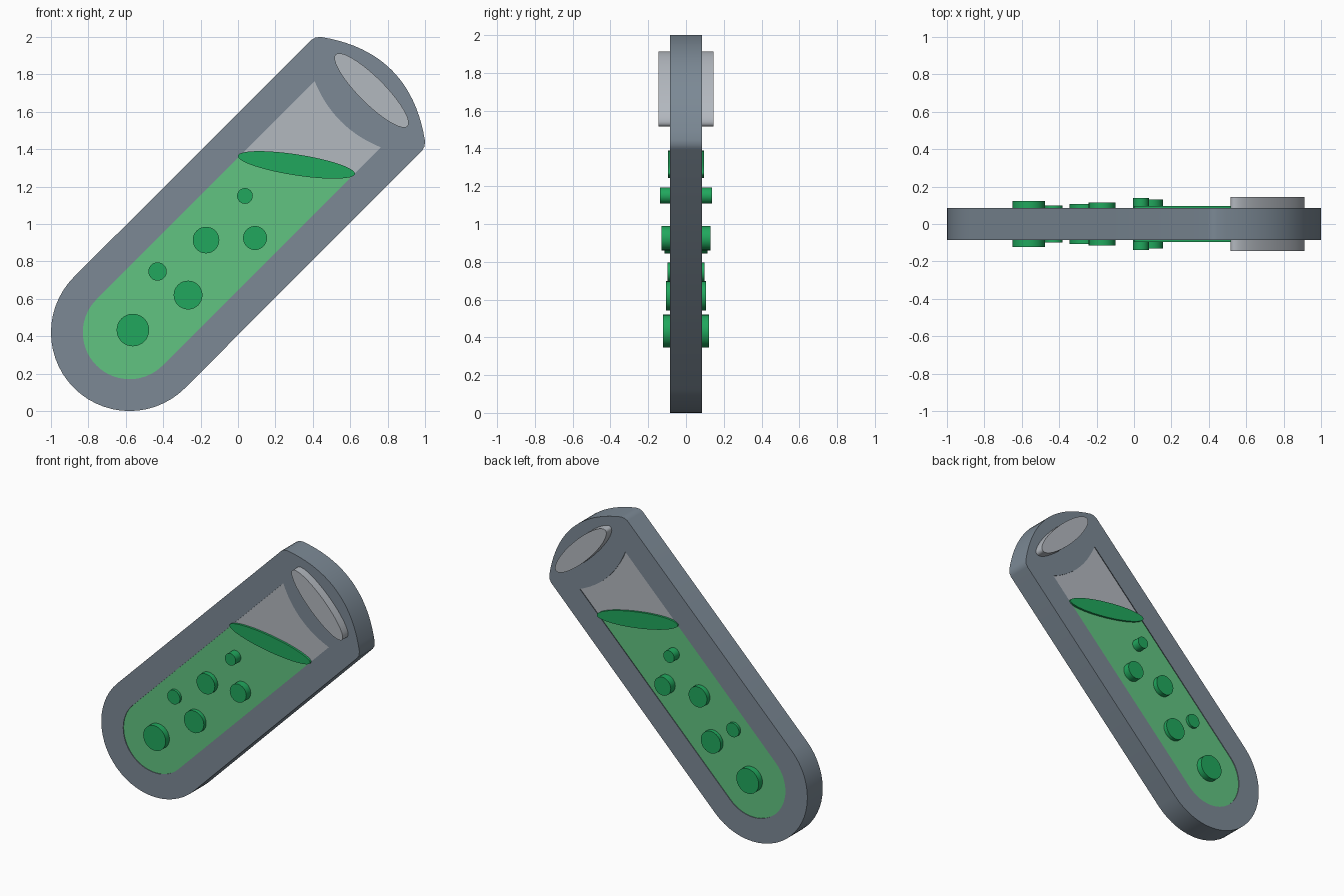
import bpy
from math import sin, cos, pi, sqrt, radians

if "Cube" in bpy.data.objects:
    bpy.data.objects.remove(bpy.data.objects["Cube"])

R2 = sqrt(2)

def uv(u, v):
    """Tube coordinates (along, across) to front-view x, z; the tube leans 45 degrees."""
    w = v + 1 / R2
    return ((u - w) / R2, (u + w) / R2)

def ellipse(cx, cz, a, b, deg=0, n=48):
    t = radians(deg)
    pts = []
    for i in range(n):
        p = 2 * pi * i / n
        x, z = a * cos(p), b * sin(p)
        pts.append((cx + x * cos(t) - z * sin(t), cz + x * sin(t) + z * cos(t)))
    return pts

def round_end(r, n=28):
    """Half circle closing the lower end of the tube, from +v to -v."""
    return [uv(-0.113 - r * sin(pi * i / n), r * cos(pi * i / n)) for i in range(n + 1)]

def arc(u_edge, u_mid, half, n=20):
    """Shallow bulging line across the tube, from -v to +v."""
    return [uv(u_edge + (u_mid - u_edge) * (1 - (i / n * 2 - 1) ** 2), half * (i / n * 2 - 1))
            for i in range(n + 1)]

def plate(name, loops, half_depth, mat=None):
    """Extruded flat shape, later loops cut holes."""
    cu = bpy.data.curves.new(name, 'CURVE')
    cu.dimensions = '2D'
    cu.fill_mode = 'BOTH'
    cu.extrude = half_depth
    for pts in loops:
        s = cu.splines.new('POLY')
        s.points.add(len(pts) - 1)
        for p, (x, z) in zip(s.points, pts):
            p.co = (x, z, 0, 1)
        s.use_cyclic_u = True
    ob = bpy.data.objects.new(name, cu)
    ob.rotation_euler = (pi / 2, 0, 0)
    bpy.context.collection.objects.link(ob)
    bpy.ops.object.select_all(action='DESELECT')
    ob.select_set(True)
    bpy.context.view_layer.objects.active = ob
    bpy.ops.object.convert(target='MESH')
    ob = bpy.context.object
    if mat:
        ob.data.materials.append(mat)
    return ob

def material(name, col):
    m = bpy.data.materials.new(name)
    m.diffuse_color = (*col, 1)
    m.use_nodes = True
    m.node_tree.nodes["Principled BSDF"].inputs["Base Color"].default_value = m.diffuse_color
    return m

steel = material("tube_grey", (0.20, 0.25, 0.30))
glass = material("pale_glass", (0.45, 0.48, 0.52))
liquid = material("light_green", (0.12, 0.55, 0.22))
green = material("green", (0.015, 0.39, 0.11))

# Tube wall with its window and mouth openings
mouth = ellipse(*uv(1.717, 0), 0.272, 0.07, -45)
outer = round_end(0.42) + [uv(1.683, -0.418), uv(1.707, -0.411)] \
    + arc(1.728, 1.87, 0.393) + [uv(1.707, 0.411), uv(1.683, 0.418)]
window_top = arc(1.537, 1.484, 0.25)
window = round_end(0.25) + window_top
plate("tube_wall", [outer, window, mouth], 0.085, steel)

# Mouth opening disc, empty glass and liquid
plate("mouth_disc", [mouth], 0.145, glass)
level_left, level_right = uv(0.966, 0.25), uv(1.337, -0.25)
plate("empty_glass", [[level_left, level_right] + window_top], 0.08, glass)
plate("liquid", [round_end(0.25) + [level_right, level_left]], 0.08, liquid)

# Liquid surface
plate("liquid_surface", [ellipse(0.312, 1.316, 0.317, 0.056, -8.8)], 0.095, green)

# Bubbles: x, z, radius, half depth
for i, (x, z, r, d) in enumerate([
        (-0.562, 0.433, 0.087, 0.122), (-0.267, 0.62, 0.077, 0.107),
        (-0.43, 0.746, 0.049, 0.099), (-0.171, 0.914, 0.071, 0.114),
        (0.091, 0.925, 0.064, 0.13), (0.037, 1.15, 0.042, 0.138)]):
    plate(f"bubble_{i + 1}", [ellipse(x, z, r, r, n=32)], d, green)
